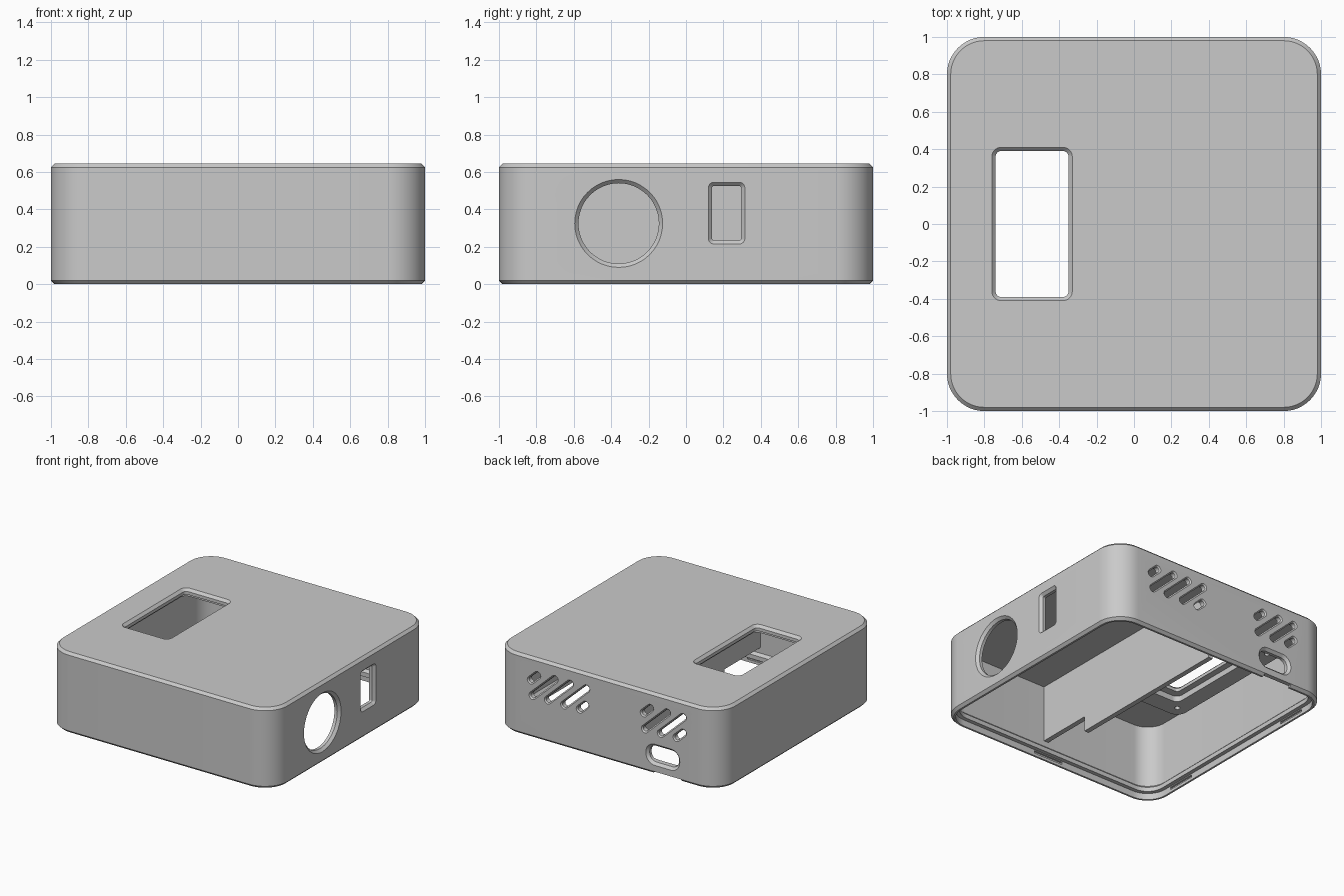
import bpy, bmesh, math
from mathutils import Matrix, Vector

cube = bpy.data.objects.get("Cube")
if cube:
    bpy.data.objects.remove(cube)

H = 0.645      # overall height
ROOF = 0.6     # underside of the top panel

grey = bpy.data.materials.new("plain grey")
grey.use_nodes = True
colour = (0.59, 0.59, 0.59, 1)
grey.diffuse_color = colour
grey.node_tree.nodes["Principled BSDF"].inputs["Base Color"].default_value = colour


def rounded_outline(w, h, r, steps=12):
    """Counter-clockwise outline of a rounded rectangle."""
    pts = []
    for q, (sx, sy) in enumerate([(1, 1), (-1, 1), (-1, -1), (1, -1)]):
        cx, cy = sx * (w / 2 - r), sy * (h / 2 - r)
        for i in range(steps + 1):
            a = (q + i / steps) * math.pi / 2
            pts.append((cx + r * math.cos(a), cy + r * math.sin(a)))
    return pts


def loft(name, sections, matrix=Matrix()):
    """Closed solid through rounded rectangles (width, height, radius, z)."""
    bm = bmesh.new()
    rings = [[bm.verts.new((x, y, z)) for x, y in rounded_outline(w, h, r)]
             for w, h, r, z in sections]
    n = len(rings[0])
    for low, high in zip(rings, rings[1:]):
        for i in range(n):
            j = (i + 1) % n
            bm.faces.new((low[i], low[j], high[j], high[i]))
    bm.faces.new(rings[0][::-1])
    bm.faces.new(rings[-1])
    bmesh.ops.remove_doubles(bm, verts=bm.verts, dist=1e-5)
    bmesh.ops.transform(bm, matrix=matrix, verts=bm.verts)
    return finish(name, bm)


def box(name, low, high):
    bm = bmesh.new()
    bmesh.ops.create_cube(bm, size=1)
    low, high = Vector(low), Vector(high)
    for v in bm.verts:
        v.co = (low + high) / 2 + v.co * (high - low)
    return finish(name, bm)


def finish(name, bm):
    bmesh.ops.recalc_face_normals(bm, faces=bm.faces)
    mesh = bpy.data.meshes.new(name)
    bm.to_mesh(mesh)
    bm.free()
    mesh.materials.append(grey)
    obj = bpy.data.objects.new(name, mesh)
    bpy.context.collection.objects.link(obj)
    return obj


def cut(target, cutter):
    mod = target.modifiers.new("cut", 'BOOLEAN')
    mod.operation, mod.solver, mod.object = 'DIFFERENCE', 'EXACT', cutter
    bpy.context.view_layer.objects.active = target
    bpy.ops.object.modifier_apply(modifier=mod.name)
    bpy.data.objects.remove(cutter)


def opening(w, h, r, chamfer, matrix):
    """Cutter for a hole whose outer edge is chamfered; local z points outward."""
    c = chamfer
    inner = (w - 2 * c, h - 2 * c, r - c)
    return loft("opening_cutter", [(*inner, -0.2), (*inner, -c), (w, h, r, 0),
                                   (w, h, r, 0.1)], matrix)


def on_side(y, z):
    """Frame on the +x wall: local x runs along y, local y up."""
    return Matrix(((0, 0, 1, 1), (1, 0, 0, y), (0, 1, 0, z), (0, 0, 0, 1)))


def on_back(x, z):
    """Frame on the +y wall: local x runs along -x, local y up."""
    return Matrix(((-1, 0, 0, x), (0, 0, 1, 1), (0, 1, 0, z), (0, 0, 0, 1)))


def square(half, z):
    """Section concentric with the case outline."""
    return (2 * half, 2 * half, half - 0.8, z)


# Outer shell with chamfered rims
c = 0.02
shell = loft("case_shell", [square(1 - c, 0), square(1, c),
                            square(1, H - c), square(1 - c, H)])

# Thin-walled cavity: lid seat, narrow ridge above it, then the main space
cut(shell, loft("cavity_cutter", [square(0.965, -0.1), square(0.965, 0.05),
                                  square(0.935, 0.051), square(0.935, 0.085),
                                  square(0.955, 0.105), square(0.955, ROOF)]))

# Top window
win_x = -0.545
cut(shell, opening(0.43, 0.82, 0.05, c, Matrix.Translation((win_x, 0, H))))

# Mounting frame around the window on the underside, with screw holes
at_window = Matrix.Translation((win_x, 0, 0))
frame = loft("window_frame", [(0.76, 1.2, 0.08, 0.555), (0.76, 1.2, 0.08, ROOF + 0.01)], at_window)
cut(frame, loft("frame_cutter", [(0.49, 0.9, 0.05, 0.4), (0.49, 0.9, 0.05, H)], at_window))
for x in (-0.29, 0.29):
    for y in (-0.507, 0.507):
        cut(frame, loft("screw_cutter", [(0.04, 0.04, 0.0199, 0.4), (0.04, 0.04, 0.0199, 0.59)],
                        Matrix.Translation((win_x + x, y, 0))))

# Round port and card slot in the +x wall
cut(shell, opening(0.47, 0.47, 0.2349, c, on_side(-0.36, 0.325)))
cut(shell, opening(0.195, 0.33, 0.03, c, on_side(0.217, 0.38)))

# Diagonal vents in the back: centre x, centre z, length
vents = [(0.645, 0.485, 0.14), (0.56, 0.43, 0.33), (0.425, 0.43, 0.33),
         (0.28, 0.43, 0.33), (0.215, 0.365, 0.13),
         (-0.355, 0.49, 0.14), (-0.435, 0.43, 0.33), (-0.575, 0.43, 0.33),
         (-0.645, 0.37, 0.14)]
for x, z, length in vents:
    cut(shell, opening(length, 0.062, 0.03, 0.01,
                       on_back(x, z) @ Matrix.Rotation(math.radians(43), 4, 'Z')))

# Cable port and the pry notch below it
cut(shell, opening(0.3, 0.17, 0.08, c, on_back(-0.495, 0.155)))
cut(shell, box("notch_cutter", (-0.65, 0.9, -0.1), (-0.4, 1.1, 0.02)))

# Shallow snap pockets in the lid seat
cut(shell, box("pocket_cutter", (-0.13, -0.98, 0.022), (0.13, -0.9, 0.042)))
for y in (-0.62, 0.62):
    cut(shell, box("pocket_cutter", (-0.98, y - 0.12, 0.022), (-0.9, y + 0.12, 0.042)))

# Inner partition, raised toward the front wall and clear of the rear ridge
divider = box("inner_divider", (0.01, -0.96, 0.03), (0.05, 0.96, ROOF + 0.01))
cut(divider, box("step_cutter", (-0.1, -1, -0.1), (0.2, -0.5, 0.15)))
cut(divider, box("seat_cutter", (-0.1, 0.9, -0.1), (0.2, 1, 0.07)))

for obj in (shell, frame, divider):
    bpy.ops.object.select_all(action='DESELECT')
    obj.select_set(True)
    bpy.context.view_layer.objects.active = obj
    bpy.ops.object.shade_smooth_by_angle(angle=math.radians(30))
